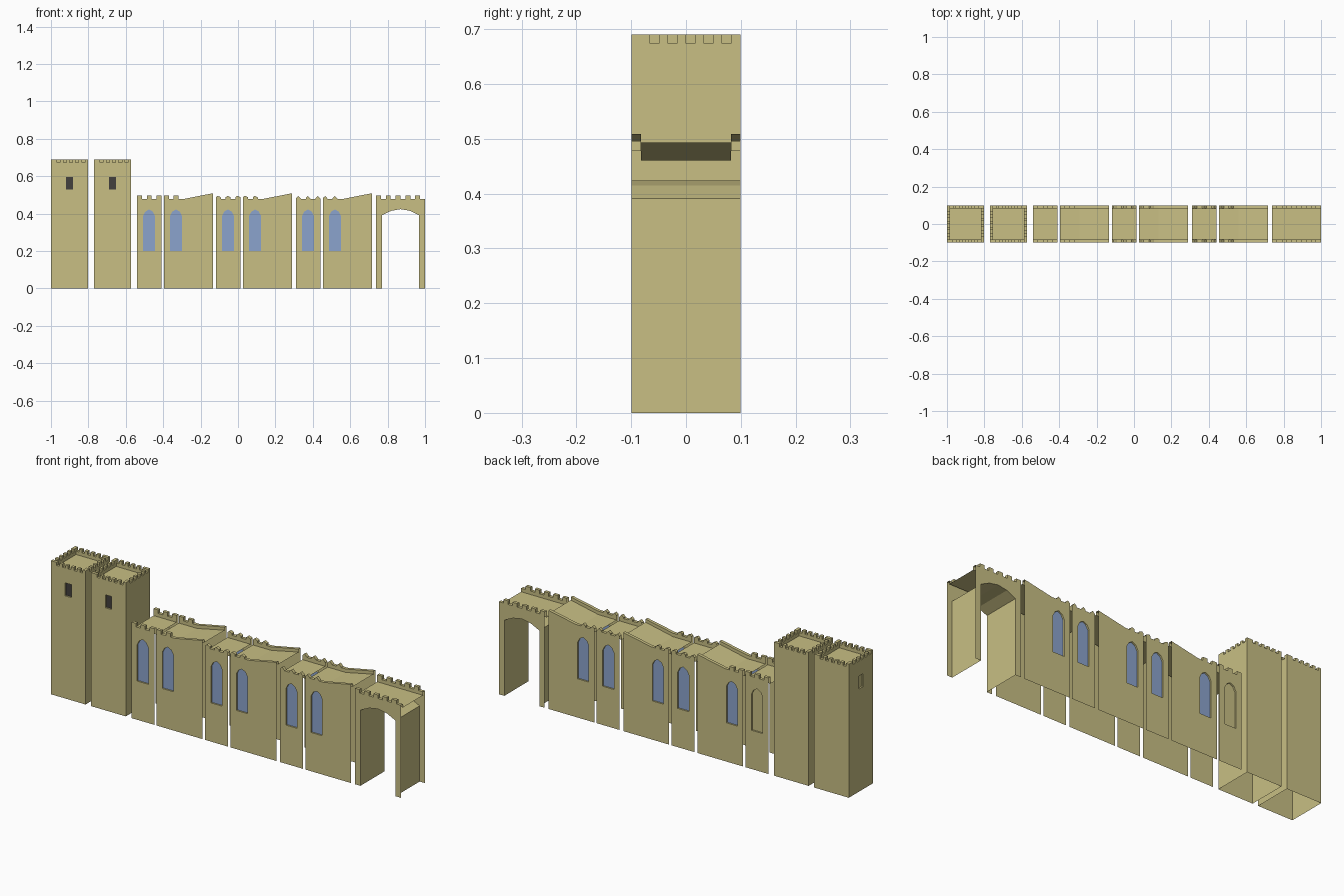
import bpy, bmesh
from mathutils import Vector

if "Cube" in bpy.data.objects:
    bpy.data.objects.remove(bpy.data.objects["Cube"])

H = 0.099           # half depth of every module
T = 0.0165          # parapet thickness
LOW, HIGH, ROOF = 0.478, 0.496, 0.46
CELL = 0.0262       # battlement cell width on the walls
RECESS = 0.008


def material(name, rgb):
    m = bpy.data.materials.new(name)
    m.diffuse_color = (*rgb, 1)
    m.use_nodes = True
    m.node_tree.nodes["Principled BSDF"].inputs["Base Color"].default_value = m.diffuse_color
    return m


MATS = [material("sandstone", (0.58, 0.52, 0.23)),
        material("blue_glass", (0.26, 0.37, 0.61)),
        material("dark_opening", (0.055, 0.05, 0.048))]
STONE, GLASS, DARK = range(3)


def orient(face, want, mat=STONE):
    face.normal_update()
    if face.normal.dot(want) < 0:
        face.normal_flip()
    face.material_index = mat


def quad(bm, pts, want, mat=STONE):
    orient(bm.faces.new([bm.verts.new(p) for p in pts]), want, mat)


def fill(bm, loops, want):
    """Flat plate bounded by the first loop, with the others as holes."""
    edges = []
    for loop in loops:
        vs = [bm.verts.new(p) for p in loop]
        edges += [bm.edges.new((vs[i - 1], vs[i])) for i in range(len(vs))]
    res = bmesh.ops.triangle_fill(bm, edges=edges, use_beauty=True, normal=want)
    for f in res["geom"]:
        if isinstance(f, bmesh.types.BMFace):
            orient(f, want)


def panel(bm, place, top, bottom, roof, hole=None, pane=GLASS, cap=None):
    """Outer plate, parapet top, parapet inside and recessed window.
    place(u, d, z): u runs along the wall, d goes inward."""
    zero = place(0, 0, 0)
    axis = lambda u, d, z: place(u, d, z) - zero
    out = axis(0, -1, 0)
    loops = [[place(u, 0, z) for u, z in top + bottom[::-1]]]
    if hole:
        loops.append([place(u, 0, z) for u, z in hole])
        cu = sum(p[0] for p in hole) / len(hole)
        cz = sum(p[1] for p in hole) / len(hole)
        for i in range(len(hole)):
            (a, b), (c, e) = hole[i - 1], hole[i]
            quad(bm, [place(a, 0, b), place(c, 0, e), place(c, RECESS, e), place(a, RECESS, b)],
                 axis(cu - (a + c) / 2, 0, cz - (b + e) / 2))
        quad(bm, [place(u, RECESS, z) for u, z in hole], out, pane)
    fill(bm, loops, out)
    for (a, b), (c, e) in zip(top, top[1:]):
        quad(bm, [place(a, 0, b), place(c, 0, e), place(c, T, e), place(a, T, b)],
             axis(b - e, 0, c - a))
    fill(bm, [[place(u, T, z) for u, z in top + roof[::-1]]], -out)
    if cap:     # closed end of a corner merlon: (u, low, high, direction)
        u, lo, hi, s = cap
        quad(bm, [place(u, 0, lo), place(u, 0, hi), place(u, T, hi), place(u, T, lo)], axis(s, 0, 0))


def battlement(cells, w, low, high, first_merlon=True, wear=0):
    """Top outline of alternating merlons and gaps, more broken with wear."""
    merlon = [[(0, 1), (1, 1)],
              [(0, 0.55), (0.35, 0.95), (0.7, 0.75), (1, 0.5)],
              [(0, 0.3), (0.45, 0.9), (1, 0.05)]][wear]
    pts = []
    for i in range(cells):
        up = (i % 2 == 0) == first_merlon
        for f, h in (merlon if up else [(0, 0), (1, 0)]):
            p = (round((i + f) * w, 5), low + (high - low) * h)
            if not pts or p != pts[-1]:
                pts.append(p)
    return pts


def finish(bm, name):
    bmesh.ops.remove_doubles(bm, verts=bm.verts, dist=1e-5)
    me = bpy.data.meshes.new(name)
    bm.to_mesh(me)
    bm.free()
    for m in MATS:
        me.materials.append(m)
    bpy.context.collection.objects.link(bpy.data.objects.new(name, me))


def roof_sheet(bm, x0, roof):
    for (a, b), (c, e) in zip(roof, roof[1:]):
        y = H - T
        quad(bm, [(x0 + a, -y, b), (x0 + c, -y, e), (x0 + c, y, e), (x0 + a, y, b)], Vector((0, 0, 1)))


def two_sided(bm, x0, top, bottom, roof, hole=None, panes=(GLASS, GLASS)):
    """Mirrored front and back plates with a roof between them, ends open."""
    for s, pane in zip((-1, 1), panes):
        panel(bm, lambda u, d, z: Vector((x0 + u, s * (H - d), z)), top, bottom, roof, hole, pane)
    roof_sheet(bm, x0, roof)


# Towers: four walls turned about the centre, open underneath
def tower(name, cx, slit_sides):
    bm = bmesh.new()
    lo, hi, deck, W = 0.674, 0.69, 0.657, 2 * H
    top = battlement(12, W / 12, lo, hi, first_merlon=False)
    slit = [(H - 0.018, 0.53), (H + 0.018, 0.53), (H + 0.018, 0.597), (H - 0.018, 0.597)]
    for k in range(4):
        c, s = ((1, 0), (0, 1), (-1, 0), (0, -1))[k]

        def place(u, d, z):
            x, y = u - H, d - H
            return Vector((cx + c * x - s * y, s * x + c * y, z))
        panel(bm, place, top, [(0, 0), (W, 0)], [(0, deck), (W, deck)],
              slit if k in slit_sides else None, slit_sides.get(k, DARK), (W, lo, hi, 1))
    roof_sheet(bm, cx - H + T, [(0, deck), (W - 2 * T, deck)])
    finish(bm, name)


tower("corner_tower", -0.901, {0: DARK, 3: STONE})
tower("inner_tower", -0.671, {0: DARK})

# Arched window outline, shared by all wall pieces
CW, R = 0.0645, 0.032
WINDOW = [(CW - R, 0.2), (CW + R, 0.2), (CW + R, 0.388), (CW + 0.62 * R, 0.411), (CW, 0.422),
          (CW - 0.62 * R, 0.411), (CW - R, 0.388)]

# Three pairs of walls, each pair more worn than the last
for i, (xs, xb) in enumerate([(-0.54, -0.396), (-0.118, 0.027), (0.31, 0.454)]):
    w = 5 * CELL
    bm = bmesh.new()
    two_sided(bm, xs, battlement(5, CELL, LOW, HIGH, wear=i), [(0, 0), (w, 0)],
              [(0, ROOF), (w, ROOF)], WINDOW, (GLASS, STONE if i == 0 else GLASS))
    finish(bm, f"short_wall_{i + 1}")

    w = 10 * CELL
    bm = bmesh.new()
    top = battlement(4, CELL, LOW, HIGH, wear=i) + [(w, 0.509)]
    two_sided(bm, xb, top, [(0, 0), (w, 0)],
              [(0, ROOF), (4 * CELL, ROOF), (w, 0.493)], WINDOW)
    finish(bm, f"ramped_wall_{i + 1}")

# Gate: arch cut from the plates, with jambs and arch underside between them
bm = bmesh.new()
w, x0, leg = 10 * CELL, 0.738, 0.031
mid, half = w / 2, w / 2 - leg
arch = [(leg, 0), (leg, 0.391), (mid - half * 0.5, 0.415), (mid, 0.424),
        (mid + half * 0.5, 0.415), (w - leg, 0.391), (w - leg, 0)]
two_sided(bm, x0, battlement(10, CELL, LOW, HIGH), [(0, 0)] + arch + [(w, 0)],
          [(0, ROOF), (w, ROOF)])
for (a, b), (c, e) in zip(arch, arch[1:]):
    quad(bm, [(x0 + a, -H, b), (x0 + c, -H, e), (x0 + c, H, e), (x0 + a, H, b)],
         Vector((e - b, 0, a - c)))
finish(bm, "gate_arch")
